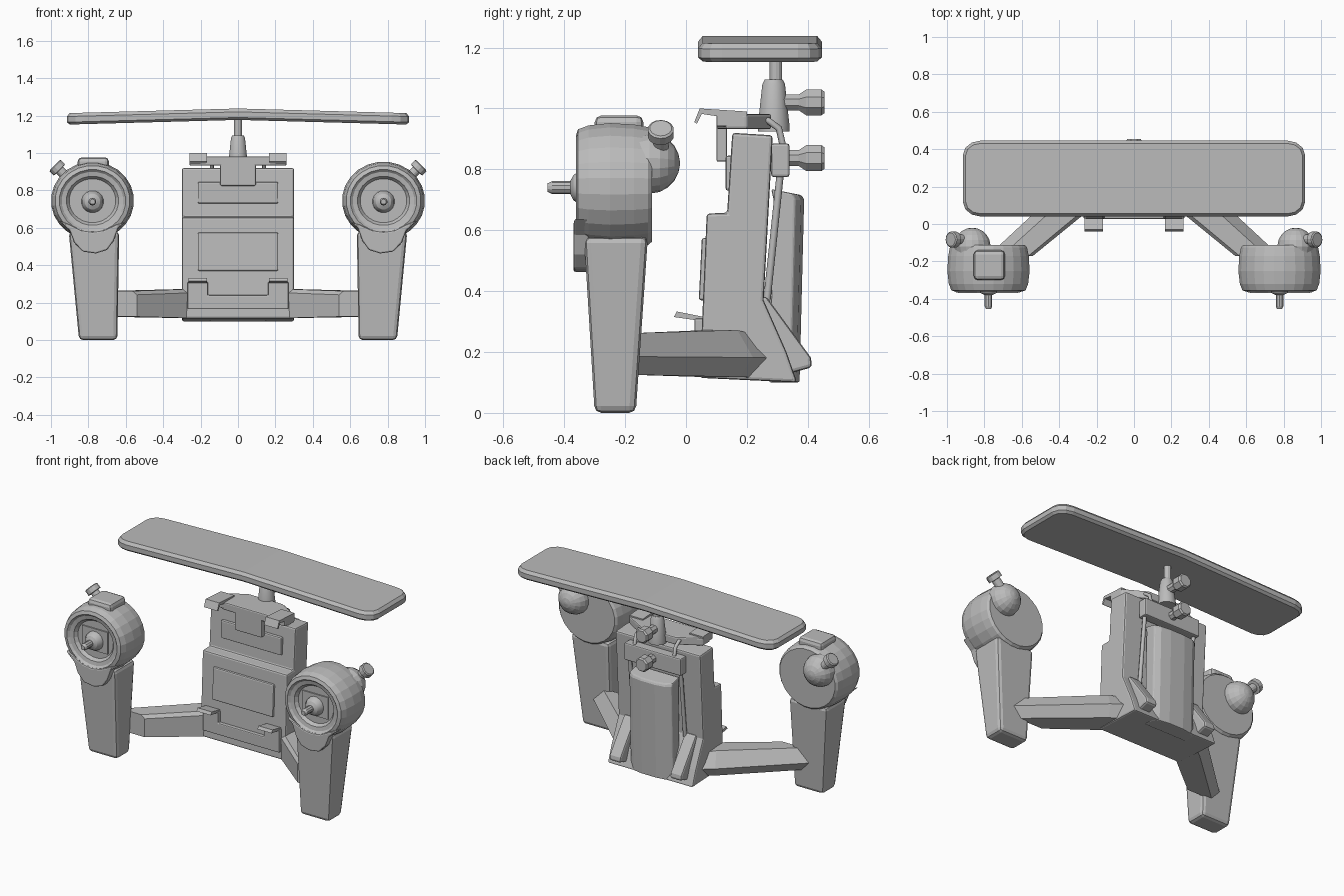
import bpy, bmesh, math
from mathutils import Vector

cube = bpy.data.objects.get("Cube")
if cube:
    bpy.data.objects.remove(cube)

GREY = (0.5, 0.5, 0.5, 1)
mat = bpy.data.materials.new("plain grey")
mat.use_nodes = True
mat.diffuse_color = GREY
mat.node_tree.nodes["Principled BSDF"].inputs["Base Color"].default_value = GREY


def loft(name, rings, bevel=0.0, mirror=False, smooth=False):
    """Skin a stack of equal-length rings, cap the ends, optionally bevel and mirror in x."""
    bm = bmesh.new()
    loops = [[bm.verts.new(p) for p in ring] for ring in rings]
    n = len(loops[0])
    for a, b in zip(loops, loops[1:]):
        for i in range(n):
            j = (i + 1) % n
            bm.faces.new((a[i], a[j], b[j], b[i]))
    bm.faces.new(loops[0])
    bm.faces.new(loops[-1])
    bmesh.ops.recalc_face_normals(bm, faces=bm.faces)
    me = bpy.data.meshes.new(name)
    bm.to_mesh(me)
    bm.free()
    me.materials.append(mat)
    ob = bpy.data.objects.new(name, me)
    bpy.context.collection.objects.link(ob)
    if bevel:
        m = ob.modifiers.new("bevel", "BEVEL")
        m.width, m.segments, m.limit_method = bevel, 2, "ANGLE"
    if mirror:
        m = ob.modifiers.new("mirror", "MIRROR")
        m.use_mirror_merge = False
    if smooth:
        bpy.ops.object.select_all(action="DESELECT")
        ob.select_set(True)
        bpy.context.view_layer.objects.active = ob
        bpy.ops.object.shade_smooth_by_angle(angle=math.radians(25))
    return ob


def prism(name, pts, axis, lo, hi, **kw):
    """Extrude a 2D outline along x, y or z."""
    put = {"x": lambda a, b, c: (c, a, b), "y": lambda a, b, c: (a, c, b),
           "z": lambda a, b, c: (a, b, c)}[axis]
    return loft(name, [[put(a, b, c) for a, b in pts] for c in (lo, hi)], **kw)


def box(name, x, y, z, **kw):
    return prism(name, [(x[0], y[0]), (x[1], y[0]), (x[1], y[1]), (x[0], y[1])], "z", *z, **kw)


def turned(name, base, direction, profile, sides=16, stretch=1.0, **kw):
    """Lathe (radius, distance) pairs around an axis."""
    d = Vector(direction).normalized()
    u = d.orthogonal().normalized() if abs(d.y) < 0.99 else Vector((1, 0, 0))
    v = d.cross(u)
    turn = [2 * math.pi * (i + 0.5) / sides for i in range(sides)]
    return loft(name, [[Vector(base) + d * h + u * r * math.cos(t) + v * r * stretch * math.sin(t)
                        for t in turn] for r, h in profile], **kw)


# Long antenna panel: rounded plan, gently peaked in the middle
def antenna_ring(inset, z):
    pts = []
    for cx, cy, a0 in ((1, 1, 0), (-1, 1, 90), (-1, -1, 180), (1, -1, 270)):
        for k in range(4):
            a = math.radians(a0 + k * 30)
            pts.append((cx * 0.82 + (0.095 - inset) * math.cos(a),
                        0.243 + cy * 0.125 + (0.078 - inset) * math.sin(a)))
        if cy == 1 and cx == 1:
            pts.append((0, 0.446 - inset))
        if cy == -1 and cx == -1:
            pts.append((0, 0.04 + inset))
    return [(x, y, z + 0.025 * (1 - abs(x) / 0.915)) for x, y in pts]


panel = loft("antenna_panel", [antenna_ring(0.015, 1.152), antenna_ring(0, 1.165),
                               antenna_ring(0, 1.195), antenna_ring(0.015, 1.213)])
# Crease the large faces across the middle so that they bend cleanly
bm = bmesh.new()
bm.from_mesh(panel.data)
bm.verts.ensure_lookup_table()
for big in [f for f in bm.faces if len(f.verts) > 4]:
    mid = [v for v in big.verts if abs(v.co.x) < 1e-4]
    bmesh.ops.connect_verts(bm, verts=mid)
bm.to_mesh(panel.data)
bm.free()

# Antenna mast and thumb screws
turned("mast_rod", (0, 0.295, 1.06), (0, 0, 1), [(0.021, 0), (0.021, 0.13)], 12)
turned("mast_base", (0, 0.288, 0.925), (0, 0, 1),
       [(0.053, 0), (0.053, 0.02), (0.038, 0.155), (0.03, 0.17)], 16, smooth=True)
for name, z in (("upper_thumb_screw", 1.02), ("lower_thumb_screw", 0.837)):
    turned(name, (0, 0.31, z), (0, 1, 0), [(0.028, 0), (0.028, 0.06), (0.046, 0.085),
                                         (0.046, 0.135), (0.038, 0.145)], 8)

# Top bracket with front tab and hooks
prism("top_bracket", [(-0.17, 0.1), (0.17, 0.1), (0.26, 0.13), (0.26, 0.2), (0.12, 0.28),
                      (-0.12, 0.28), (-0.26, 0.2), (-0.26, 0.13)], "z", 0.932, 0.982, bevel=0.008)
box("bracket_front_tab", (-0.095, 0.095), (0.1, 0.135), (0.825, 0.95), bevel=0.006)
prism("bracket_hook", [(0.2, 0.975), (0.2, 0.99), (0.045, 1.0), (0.027, 0.955), (0.036, 0.95),
                       (0.052, 0.982), (0.12, 0.972)],
      "x", 0.165, 0.26, mirror=True)
box("hook_block", (0.165, 0.26), (0.1, 0.15), (0.94, 0.988), bevel=0.006, mirror=True)

# Rear clamp bar, bent wires and long rods
box("rear_clamp_bar", (-0.2, 0.2), (0.28, 0.34), (0.775, 0.885), bevel=0.008)
for name, path, r in (
        ("bent_wire", [(0.14, 0.22, 0.962), (0.14, 0.27, 0.96), (0.14, 0.305, 0.935),
                       (0.14, 0.32, 0.87)], 0.011),
        ("long_rod", [(0.18, 0.31, 0.79), (0.18, 0.265, 0.36)], 0.012)):
    cu = bpy.data.curves.new(name, "CURVE")
    cu.dimensions, cu.bevel_depth, cu.bevel_resolution, cu.use_fill_caps = "3D", r, 2, True
    sp = cu.splines.new("POLY")
    sp.points.add(len(path) - 1)
    for p, q in zip(sp.points, path):
        p.co = (*q, 1)
    cu.materials.append(mat)
    ob = bpy.data.objects.new(name, cu)
    bpy.context.collection.objects.link(ob)
    ob.modifiers.new("mirror", "MIRROR")

# Central console body: stepped side outline
prism("console_body", [(0.045, 0.115), (0.365, 0.1), (0.33, 0.2), (0.255, 0.37), (0.285, 0.912),
                       (0.152, 0.92), (0.135, 0.657), (0.068, 0.655)],
      "x", -0.3, 0.3, bevel=0.01)
box("upper_display", (-0.215, 0.215), (0.13, 0.18), (0.73, 0.845), bevel=0.008)
loft("main_screen", [[(x, y + k * 0.05, z) for x, z, y in
                      ((-0.215, 0.37, 0.042), (0.215, 0.37, 0.042),
                       (0.215, 0.575, 0.052), (-0.215, 0.575, 0.052))] for k in (0, 1)], bevel=0.008)

# Curved battery pack on the back
pack = [(-0.15, -0.1), (0.15, -0.1), (0.15, -0.03), (0.115, -0.01), (0.05, 0), (-0.05, 0),
        (-0.115, -0.01), (-0.15, -0.03)]
loft("battery_pack", [[(x, y + back, z - drop * (y + 0.1)) for x, y in pack]
                      for back, z, drop in ((0.373, 0.1, 0), (0.388, 0.7, 0),
                                            (0.38, 0.735, 0.2))], bevel=0.006)

# Lower clip and its hooks
prism("lower_clip", [(-0.27, 0.165), (0.27, 0.165), (0.27, 0.31), (0.16, 0.31), (0.16, 0.24),
                     (-0.16, 0.24), (-0.16, 0.31), (-0.27, 0.31)], "y", 0.028, 0.07, bevel=0.006)
prism("lower_hook", [(0.06, 0.29), (0.06, 0.315), (-0.03, 0.333), (-0.04, 0.315), (0.03, 0.305)],
      "x", 0.165, 0.265, mirror=True)


# Side arms: six-sided tapering beams, ending in pointed rear fins
def beam_ring(inner, outer, bottom, ridge, top):
    a, b = Vector(inner), Vector(outer)
    return [(*a.lerp(b, t), z) for t, z in ((0, bottom), (0.75, bottom), (1, ridge),
                                            (0.7, top), (0.1, top), (0, top - 0.02))]


loft("side_arm", [beam_ring((0.54, -0.17), (0.78, -0.17), 0.125, 0.185, 0.262),
                  beam_ring((0.27, 0.05), (0.36, 0.22), 0.118, 0.182, 0.272),
                  beam_ring((0.18, 0.11), (0.24, 0.31), 0.115, 0.18, 0.25)], mirror=True)
prism("rear_fin", [(0.2, 0.36), (0.262, 0.385), (0.41, 0.182), (0.415, 0.15), (0.27, 0.11),
                   (0.2, 0.115)], "x", 0.175, 0.255, bevel=0.012, mirror=True)

# Hand grips
loft("hand_grip", [[(x, y, z) for x, y in ((a, c), (b, c), (b, d), (a, d))]
                   for a, b, c, d, z in ((0.645, 0.85, -0.3, -0.165, 0.0),
                                         (0.635, 0.905, -0.335, -0.125, 0.58))],
     bevel=0.022, mirror=True)

# Round control heads with a dished front
X, Z = 0.778, 0.745
turned("control_head", (X, 0, Z), (0, 1, 0),
       [(0.02, -0.325), (0.125, -0.325), (0.14, -0.345), (0.165, -0.35), (0.178, -0.362),
        (0.2, -0.355), (0.214, -0.32), (0.222, -0.25), (0.217, -0.17), (0.208, -0.125),
        (0.196, -0.112)], 24, stretch=0.94, mirror=True)
prism("head_lobe", [(0.6, 0.63), (0.64, 0.6), (0.665, 0.53), (0.7, 0.482), (0.76, 0.463),
                    (0.83, 0.473), (0.875, 0.52), (0.9, 0.585), (0.96, 0.64), (0.9, 0.617),
                    (0.84, 0.587), (0.778, 0.578), (0.716, 0.587), (0.65, 0.617)],
      "y", -0.37, -0.318, bevel=0.008, mirror=True)
box("stick_plate", (X - 0.09, X + 0.09), (-0.333, -0.31), (Z - 0.07, Z + 0.07), mirror=True)
turned("stick_ball", (X, -0.33, 0.74), (0, -1, 0),
       [(0.06, 0), (0.056, 0.02), (0.042, 0.04), (0.022, 0.05)], 16, mirror=True, smooth=True)
turned("stick", (X, -0.33, 0.74), (0, -1, 0),
       [(0.021, 0), (0.021, 0.11), (0.014, 0.125)], 10, mirror=True)

# Rear domes and tilted dials
turned("rear_dome", (0.865, -0.12, 0.82), (0, 1, 0),
       [(0.1 * math.cos(t), 0.1 * math.sin(t)) for t in
        [math.radians(a) for a in (-30, 0, 20, 38, 55, 72, 86)]], 18, mirror=True)
turned("dial", (0.865, -0.083, 0.82), (1, 0, 1),
       [(0.026, 0), (0.026, 0.125), (0.043, 0.127), (0.043, 0.158), (0.036, 0.163)], 14, mirror=True)

# Single button block on top of the right head
box("top_button", (-0.857, -0.69), (-0.3, -0.14), (0.9, 0.977), bevel=0.022)
